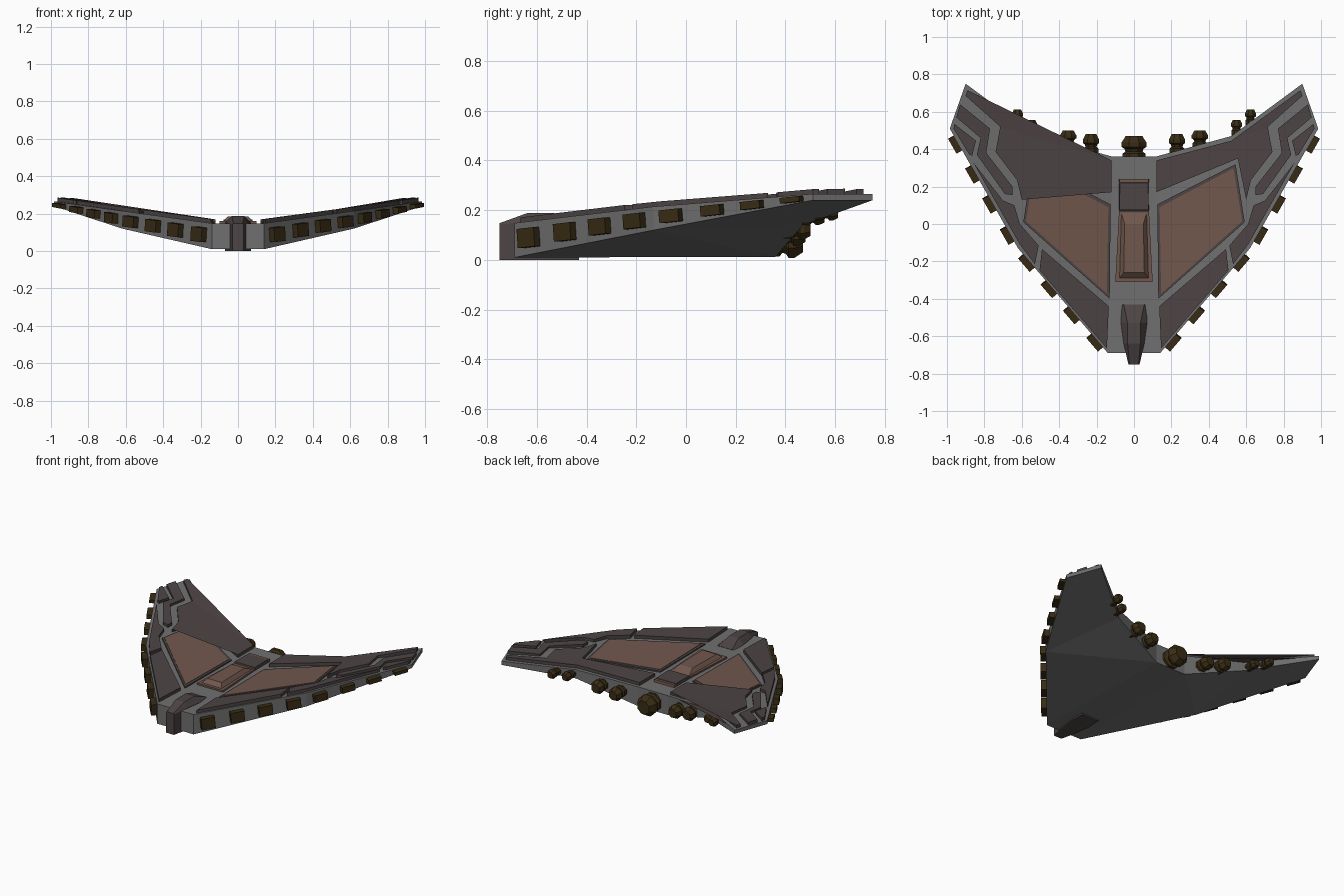
import bpy, bmesh, math
from mathutils import Vector, Matrix

if "Cube" in bpy.data.objects:
    bpy.data.objects.remove(bpy.data.objects["Cube"])


def material(name, rgb):
    m = bpy.data.materials.new(name)
    m.diffuse_color = (*rgb, 1)
    m.use_nodes = True
    m.node_tree.nodes["Principled BSDF"].inputs["Base Color"].default_value = m.diffuse_color
    return m


GREY = material("hull grey", (0.16, 0.16, 0.16))
DARK = material("dark plating", (0.075, 0.058, 0.058))
RED = material("rust panel", (0.165, 0.096, 0.073))
BROWN = material("engine brown", (0.040, 0.025, 0.007))


def finish(bm, name, mat):
    bmesh.ops.recalc_face_normals(bm, faces=bm.faces)
    me = bpy.data.meshes.new(name)
    bm.to_mesh(me)
    bm.free()
    me.materials.append(mat)
    ob = bpy.data.objects.new(name, me)
    bpy.context.collection.objects.link(ob)
    return ob


def loft(name, rings, mat):
    """Skin a list of equal-length rings and cap both ends."""
    bm = bmesh.new()
    vs = [[bm.verts.new(p) for p in r] for r in rings]
    n = len(vs[0])
    for a, b in zip(vs, vs[1:]):
        for i in range(n):
            bm.faces.new((a[i], a[(i + 1) % n], b[(i + 1) % n], b[i]))
    for cap in (vs[0], vs[-1]):
        f = bm.faces.new(cap)
        if n > 4 and mat is not BROWN:
            bmesh.ops.triangulate(bm, faces=[f])
    return finish(bm, name, mat)


def top_z(x, y):
    """Height of the wing's upper surface."""
    return 0.147 + 0.138 * max(0, abs(x) - 0.13) + 0.05 * max(0, y - 0.5)


def plate(name, pts, lift, mat):
    """Armour plate lying on the wing, built on both sides."""
    for s, side in ((1, "right"), (-1, "left")):
        rings = [[(s * x, y, top_z(x, y) + dz) for x, y in pts] for dz in (-0.004, lift)]
        loft(f"{name}_{side}", rings, mat)


# Hull: outline points (x, y, bottom z), mirrored around the centre strip
outline = [(0.14, -0.69, 0.01), (0.62, -0.13, 0.12), (0.985, 0.51, 0.24),
           (0.90, 0.75, 0.24), (0.52, 0.47, 0.14), (0.115, 0.36, 0.012)]
bm = bmesh.new()
sides = {}
for s in (1, -1):
    up = [bm.verts.new((s * x, y, top_z(x, y))) for x, y, z in outline]
    lo = [bm.verts.new((s * x, y, z)) for x, y, z in outline]
    sides[s] = (up, lo)
    for v in (up, lo):
        bm.faces.new((v[1], v[2], v[3], v[4]))
    bm.faces.new((up[0], up[1], up[4], up[5]))
    bm.faces.new((lo[0], lo[1], lo[5]))
    bm.faces.new((lo[1], lo[4], lo[5]))
    for i in range(5):
        bm.faces.new((up[i], up[i + 1], lo[i + 1], lo[i]))
(ru, rl), (lu, ll) = sides[1], sides[-1]
for k in (0, 5):
    bm.faces.new((ru[k], rl[k], ll[k], lu[k]))
bm.faces.new((ru[0], ru[5], lu[5], lu[0]))
bm.faces.new((rl[0], rl[5], ll[5], ll[0]))
finish(bm, "hull", GREY)

# Wing armour plates
T = 0.022
plate("rear_plate", [(0.12, 0.34), (0.52, 0.445), (0.89, 0.715), (0.90, 0.685), (0.715, 0.52),
                     (0.74, 0.385), (0.625, 0.235), (0.60, 0.13), (0.555, 0.35), (0.12, 0.17)], T, DARK)
plate("tip_strip", [(0.93, 0.64), (0.77, 0.51), (0.79, 0.38), (0.65, 0.20), (0.65, 0.155),
                    (0.69, 0.16), (0.84, 0.37), (0.82, 0.46), (0.95, 0.57)], T, DARK)
plate("tip_plate", [(0.96, 0.535), (0.845, 0.445), (0.865, 0.365), (0.88, 0.37), (0.965, 0.51)], T, DARK)
plate("middle_plate", [(0.86, 0.33), (0.70, 0.125), (0.64, 0.10), (0.61, 0.0), (0.51, -0.115),
                       (0.53, -0.215), (0.61, -0.11)], T, DARK)
plate("front_plate", [(0.492, -0.134), (0.135, -0.44), (0.145, -0.665), (0.505, -0.248)], T, DARK)

# Large rust panels in dark frames
plate("panel_frame", [(0.543, 0.32), (0.125, 0.105), (0.13, -0.40), (0.592, 0.01)], 0.010, DARK)
plate("rust_panel", [(0.532, 0.298), (0.137, 0.09), (0.145, -0.372), (0.578, 0.015)], 0.013, RED)


def block(name, bottom, top, mat):
    """Tapered block; each level is (front y, back y, front half width, back half width, z)."""
    rings = [[(-wf, y0, z), (wf, y0, z), (wb, y1, z), (-wb, y1, z)]
             for y0, y1, wf, wb, z in (bottom, top)]
    loft(name, rings, mat)


# Spine: canopy and the plate behind it
block("canopy_base", (-0.31, 0.07, 0.10, 0.08, 0.14), (-0.31, 0.07, 0.10, 0.08, 0.160), RED)
block("canopy", (-0.29, 0.06, 0.078, 0.068, 0.159), (-0.26, 0.0, 0.055, 0.05, 0.185), RED)
block("spine_plate", (0.07, 0.225, 0.08, 0.08, 0.14), (0.075, 0.22, 0.078, 0.075, 0.168), DARK)
block("spine_strip", (0.22, 0.242, 0.08, 0.08, 0.14), (0.222, 0.24, 0.078, 0.078, 0.165), RED)

# Nose: faceted prow (y, base half width, top half width, top z)
nose = [(-0.75, 0.03, 0.024, 0.148), (-0.64, 0.055, 0.034, 0.188),
        (-0.53, 0.07, 0.034, 0.188), (-0.43, 0.066, 0.055, 0.15)]
loft("nose", [[(-w, y, 0), (w, y, 0), (w, y, min(0.15, z - 0.005)), (t, y, z), (-t, y, z),
               (-w, y, min(0.15, z - 0.005))] for y, w, t, z in nose], DARK)


# Engines: eight-sided nozzles (offset, radius factor)
def engine(name, x, y, z, r, length):
    profile = [(-0.35, 0.9), (0.15, 0.9), (0.25, 0.68), (0.38, 0.75),
               (0.48, 1.0), (0.68, 1.0), (1.0, 0.66)]
    rings = []
    for t, k in profile:
        rings.append([(x + r * k * math.cos(a), y + t * length, z + r * k * math.sin(a))
                      for a in (math.pi / 8 + i * math.pi / 4 for i in range(8))])
    loft(name, rings, BROWN)


engine("main_engine", 0, 0.36, 0.075, 0.073, 0.11)
for i, (x, y, z, r, l) in enumerate([(0.23, 0.39, 0.10, 0.047, 0.09), (0.352, 0.42, 0.125, 0.047, 0.08),
                                     (0.548, 0.49, 0.17, 0.032, 0.067), (0.623, 0.545, 0.188, 0.032, 0.067)]):
    for s, side in ((1, "right"), (-1, "left")):
        engine(f"engine_{i}_{side}", s * x, y, z, r, l)


# Leading-edge pods: four boxes along each of the two edge segments
def pod(name, s, a, b, t):
    ax, ay, az = a
    bx, by, bz = b
    x, y = ax + (bx - ax) * t, ay + (by - ay) * t
    lo = az + (bz - az) * t
    hi = top_z(x, y)
    bm = bmesh.new()
    bmesh.ops.create_cube(bm, size=1)
    ang = math.atan2(by - ay, (bx - ax))
    tilt = (bz - az) / math.hypot(bx - ax, by - ay) * 0.6
    m = (Matrix.Translation((x, y, (lo + hi) / 2)) @ Matrix.Rotation(ang, 4, 'Z')
         @ Matrix.Rotation(-tilt, 4, 'Y') @ Matrix.Diagonal((0.09, 0.07, (hi - lo) * 0.55 + 0.004, 1)))
    bmesh.ops.transform(bm, matrix=Matrix.Diagonal((s, 1, 1, 1)) @ m, verts=bm.verts)
    finish(bm, name, BROWN)


for seg in (0, 1):
    for i, t in enumerate(((0.12, 0.38, 0.63, 0.88), (0.12, 0.38, 0.63, 0.88))[seg]):
        for s, side in ((1, "right"), (-1, "left")):
            pod(f"edge_pod_{seg * 4 + i}_{side}", s, outline[seg], outline[seg + 1], t)
